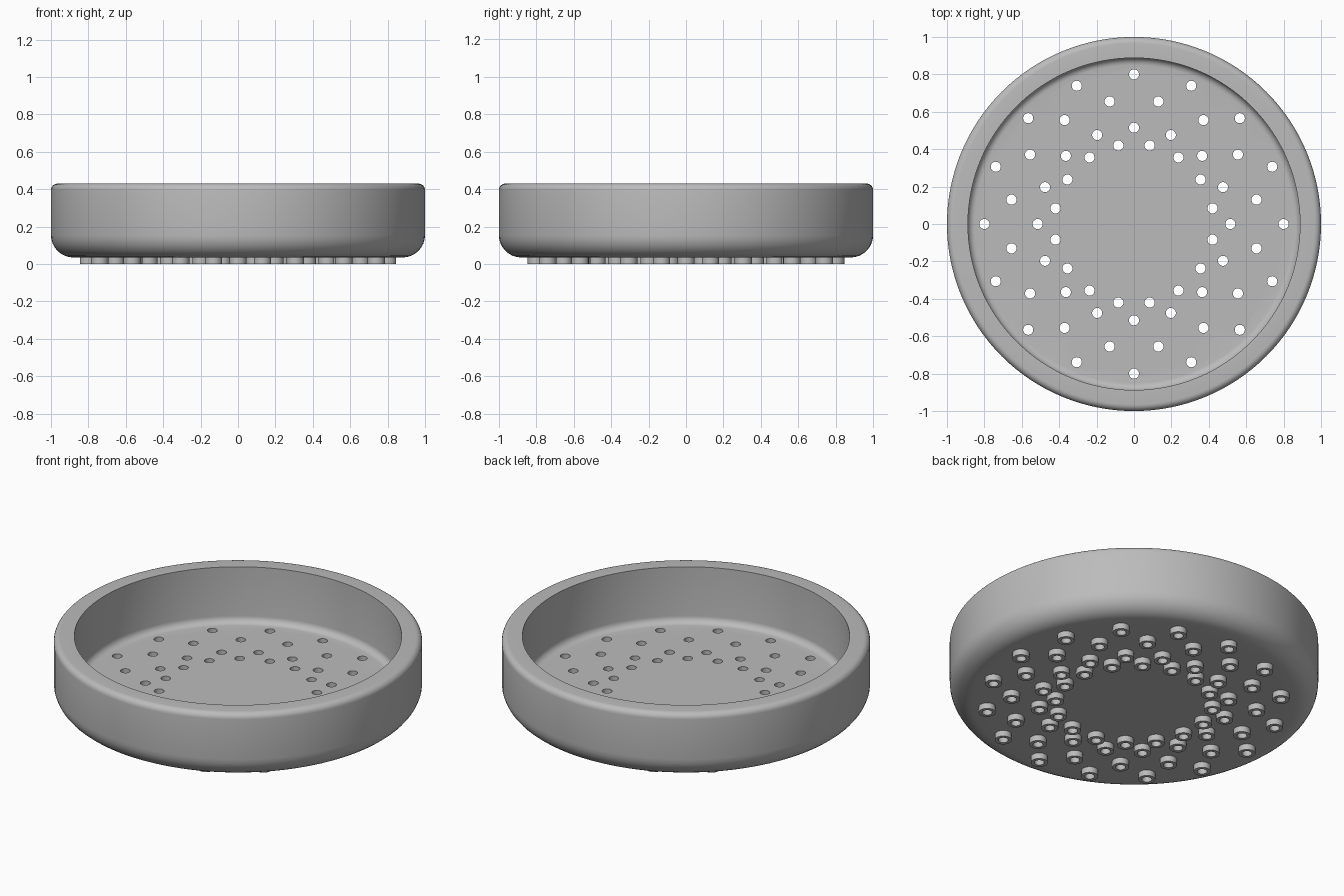
import bpy, bmesh, math

if "Cube" in bpy.data.objects:
    bpy.data.objects.remove(bpy.data.objects["Cube"])

HOLE_R, NOZZLE_R = 0.027, 0.046
BOTTOM, FLOOR, TOP = 0.035, 0.096, 0.43

grey = bpy.data.materials.new("plain grey")
grey.diffuse_color = (0.5, 0.5, 0.5, 1)
grey.use_nodes = True
grey.node_tree.nodes["Principled BSDF"].inputs["Base Color"].default_value = grey.diffuse_color


def make_object(name, bm):
    bmesh.ops.recalc_face_normals(bm, faces=bm.faces[:])
    mesh = bpy.data.meshes.new(name)
    bm.to_mesh(mesh)
    bm.free()
    mesh.materials.append(grey)
    ob = bpy.data.objects.new(name, mesh)
    bpy.context.collection.objects.link(ob)
    return ob


def arc(cx, cz, r, start, end, n=8):
    angles = [math.radians(start + (end - start) * i / n) for i in range(n + 1)]
    return [(cx + r * math.cos(a), cz + r * math.sin(a)) for a in angles]


def lathe(bm, profile, steps, cx=0, cy=0, closed=False):
    """Spin an (r, z) profile; open profiles get flat caps at both ends."""
    rings = [[bm.verts.new((cx + r * math.cos(2 * math.pi * i / steps),
                            cy + r * math.sin(2 * math.pi * i / steps), z))
              for i in range(steps)] for r, z in profile]
    pairs = list(zip(rings, rings[1:]))
    if closed:
        pairs.append((rings[-1], rings[0]))
    else:
        bm.faces.new(rings[0])
        bm.faces.new(rings[-1])
    for a, b in pairs:
        for i in range(steps):
            j = (i + 1) % steps
            bm.faces.new((a[i], a[j], b[j], b[i]))


def smooth(ob):
    bpy.ops.object.select_all(action='DESELECT')
    ob.select_set(True)
    bpy.context.view_layer.objects.active = ob
    bpy.ops.object.shade_smooth_by_angle(angle=math.radians(30))


# Four staggered rings of sixteen nozzles
centres = []
for k, radius in enumerate((0.8, 0.668, 0.515, 0.428)):
    for i in range(16):
        a = math.radians(22.5 * i + 11.25 * (k % 2))
        centres.append((radius * math.cos(a), radius * math.sin(a)))

# Round dish with filleted bottom, rim and inner floor
profile = (arc(0.88, BOTTOM + 0.12, 0.12, -90, 0) + arc(0.965, TOP - 0.035, 0.035, 0, 90, 6)
           + [(0.888, TOP)] + arc(0.85, FLOOR + 0.04, 0.04, 0, -90, 6))
bm = bmesh.new()
lathe(bm, profile, 128)
dish = make_object("shower_dish", bm)

# Holes through the floor
bm = bmesh.new()
for x, y in centres:
    lathe(bm, [(HOLE_R, -0.05), (HOLE_R, 0.2)], 24, x, y)
cutter = make_object("hole_cutter", bm)
cutter.hide_render = True
cutter.hide_viewport = True
mod = dish.modifiers.new("holes", 'BOOLEAN')
mod.operation = 'DIFFERENCE'
mod.solver = 'EXACT'
mod.object = cutter
bpy.context.view_layer.objects.active = dish
dish.select_set(True)
bpy.ops.object.modifier_apply(modifier=mod.name)
bpy.data.objects.remove(cutter)
smooth(dish)

# Short tubular nozzles under the dish
bm = bmesh.new()
for x, y in centres:
    lathe(bm, [(HOLE_R, 0), (NOZZLE_R, 0), (NOZZLE_R, BOTTOM), (HOLE_R, BOTTOM)],
          24, x, y, closed=True)
smooth(make_object("nozzles", bm))
